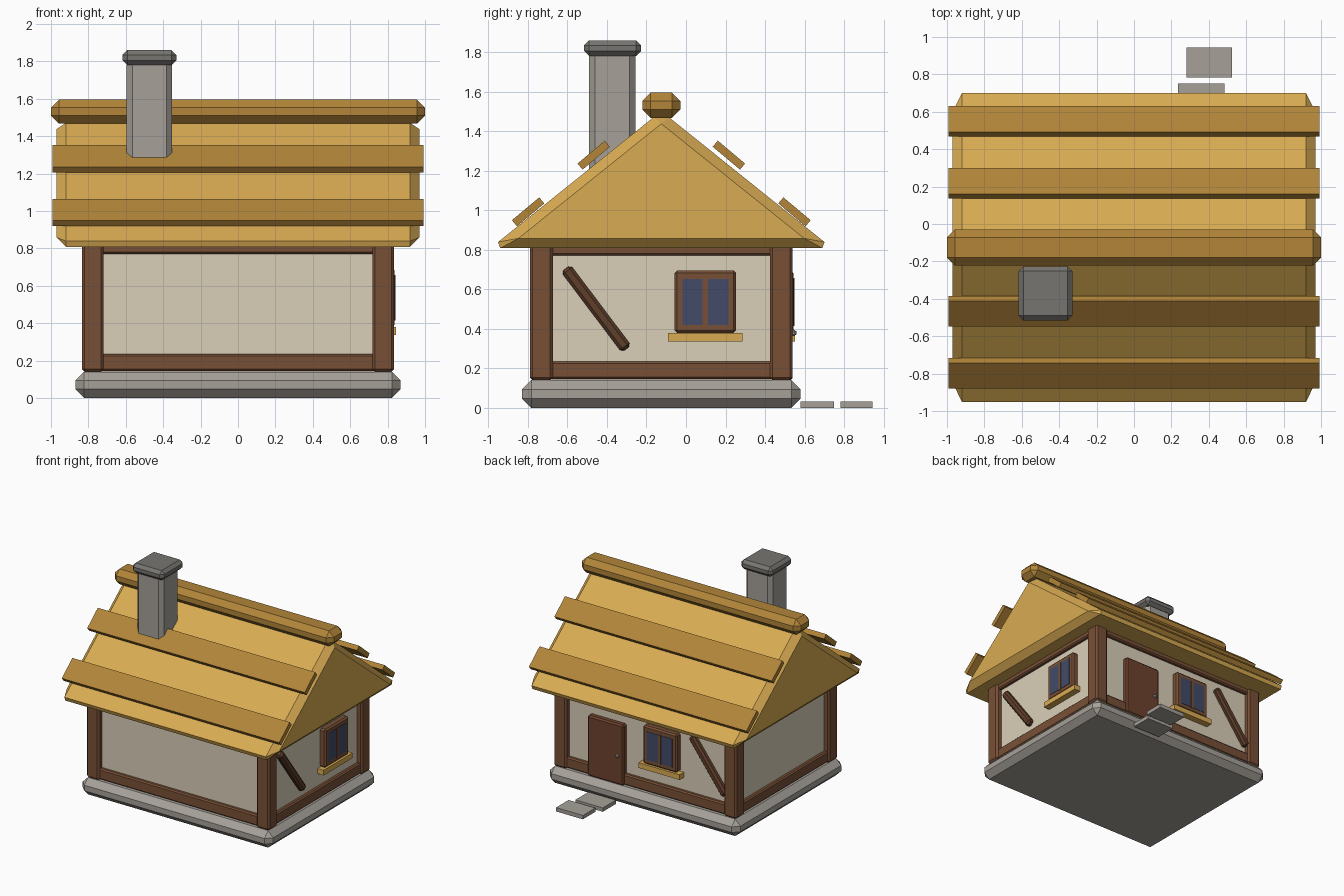
import bpy, bmesh, math
from mathutils import Matrix, Vector

if "Cube" in bpy.data.objects:
    bpy.data.objects.remove(bpy.data.objects["Cube"])

YC = -0.125  # house centre line in y


def material(name, r, g, b):
    def lin(c):
        c /= 255
        return c / 12.92 if c < 0.04045 else ((c + 0.055) / 1.055) ** 2.4
    m = bpy.data.materials.new(name)
    m.diffuse_color = (lin(r), lin(g), lin(b), 1)
    m.use_nodes = True
    m.node_tree.nodes["Principled BSDF"].inputs["Base Color"].default_value = m.diffuse_color
    return m


STONE = material("stone", 166, 161, 153)
DARK_STONE = material("dark stone", 119, 117, 113)
PLASTER = material("plaster", 218, 207, 185)
TIMBER = material("timber", 121, 80, 54)
DARK_TIMBER = material("dark timber", 95, 62, 42)
DOOR = material("door wood", 110, 66, 45)
STRAW = material("straw", 217, 171, 82)
DARK_STRAW = material("dark straw", 178, 133, 57)
GLASS = material("glass", 66, 75, 104)


def finish(name, bm, mat, bevel, matrix):
    if bevel:
        bmesh.ops.bevel(bm, geom=bm.edges[:], offset=bevel, segments=1,
                        affect='EDGES', clamp_overlap=True)
    bmesh.ops.recalc_face_normals(bm, faces=bm.faces[:])
    me = bpy.data.meshes.new(name)
    bm.to_mesh(me)
    bm.free()
    me.materials.append(mat)
    ob = bpy.data.objects.new(name, me)
    ob.matrix_world = matrix
    bpy.context.collection.objects.link(ob)
    return ob


def box(name, xr, yr, zr, mat, bevel=0, frame=Matrix(), tilt=Matrix()):
    """Box from ranges, tilted about its centre, then placed in a wall frame."""
    bm = bmesh.new()
    bmesh.ops.create_cube(bm, size=1)
    bmesh.ops.scale(bm, verts=bm.verts, vec=[b - a for a, b in (xr, yr, zr)])
    c = Vector([(a + b) / 2 for a, b in (xr, yr, zr)])
    return finish(name, bm, mat, bevel, frame @ Matrix.Translation(c) @ tilt)


# Foundation and walls
box("foundation", (-.87, .87), (-.83, .58), (0, .14), STONE, .047)
box("walls", (-.79, .79), (YC - .62, YC + .62), (.12, .84), PLASTER)

# Corner posts, bottom and top beams
for sx in (-1, 1):
    for sy in (-1, 1):
        x, y = sx * .777, YC + sy * .607
        box("corner_post", (x - .058, x + .058), (y - .058, y + .058), (.14, .86), TIMBER, .014)
for zr, label in (((.145, .235), "sill_beam"), ((.77, .86), "top_beam")):
    for s in (-1, 1):
        y, x = YC + s * .61, s * .78
        box(label, (-.76, .76), (y - .04, y + .04), zr, TIMBER, .01)
        box(label, (x - .04, x + .04), (YC - .6, YC + .6), zr, TIMBER, .01)

# Roof: bevelled triangular prism
bm = bmesh.new()
tri = [bm.verts.new((-.97, y, z)) for y, z in ((YC - .865, .808), (YC + .865, .808), (YC, 1.502))]
face = bm.faces.new(tri)
ext = bmesh.ops.extrude_face_region(bm, geom=[face])
bmesh.ops.translate(bm, vec=(1.94, 0, 0),
                    verts=[v for v in ext["geom"] if isinstance(v, bmesh.types.BMVert)])
if face.is_valid and len(bm.faces) < 5:
    bm.faces.new(tri)
finish("roof", bm, STRAW, .05, Matrix())

# Thatch bands on both slopes and the ridge
for s in (-1, 1):
    for off, z in ((.674, .992), (.342, 1.279)):
        y = YC + s * off
        box("thatch_band", (-.993, .993), (y - .09, y + .09), (z - .02, z + .02), DARK_STRAW,
            tilt=Matrix.Rotation(-s * math.radians(40), 4, 'X'))
box("ridge", (-1, 1), (YC - .096, YC + .096), (1.468, 1.595), DARK_STRAW, .042)

# Chimney
box("chimney", (-.595, -.353), (-.49, -.255), (1.05, 1.81), STONE, .03)
box("chimney_cap", (-.617, -.33), (-.515, -.227), (1.78, 1.86), DARK_STONE, .025)

# Wall frames: local x runs along the wall, local -y points outwards
RIGHT = Matrix.Rotation(math.pi / 2, 4, 'Z')
BACK = Matrix.Rotation(math.pi, 4, 'Z')


def window(frame, u, d):
    """Window centred at u on a wall whose posts stand at distance d."""
    box("window_frame", (u - .155, u + .155), (-d - .003, -d + .07), (.38, .695), TIMBER, .012, frame)
    for s in (-1, 1):
        g = u + s * .065
        box("window_glass", (g - .051, g + .051), (-d - .006, -d), (.42, .653), GLASS, 0, frame)
    box("window_mullion", (u - .013, u + .013), (-d - .008, -d), (.415, .657), TIMBER, 0, frame)
    box("window_sill", (u - .188, u + .188), (-d - .011, -d + .06), (.337, .38), STRAW, 0, frame)


def brace(frame, u, d):
    box("brace", (u - .03, u + .03), (-d + .005, -d + .06), (.247, .757), DARK_TIMBER, .015, frame,
        Matrix.Rotation(math.radians(-37), 4, 'Y'))


window(RIGHT, .098, .835)
brace(RIGHT, -.455, .835)
window(BACK, .14, .54)
brace(BACK, .565, .54)

# Door with knob, and stepping stones
box("door", (.195, .525), (.47, .54), (.14, .64), DOOR, .012)
bm = bmesh.new()
bmesh.ops.create_icosphere(bm, subdivisions=1, radius=.017)
finish("door_knob", bm, STONE, 0, Matrix.Translation((.245, .545, .38)))
box("stepping_stone", (.235, .485), (.58, .75), (0, .032), STONE)
box("stepping_stone", (.28, .525), (.782, .945), (0, .032), STONE)
